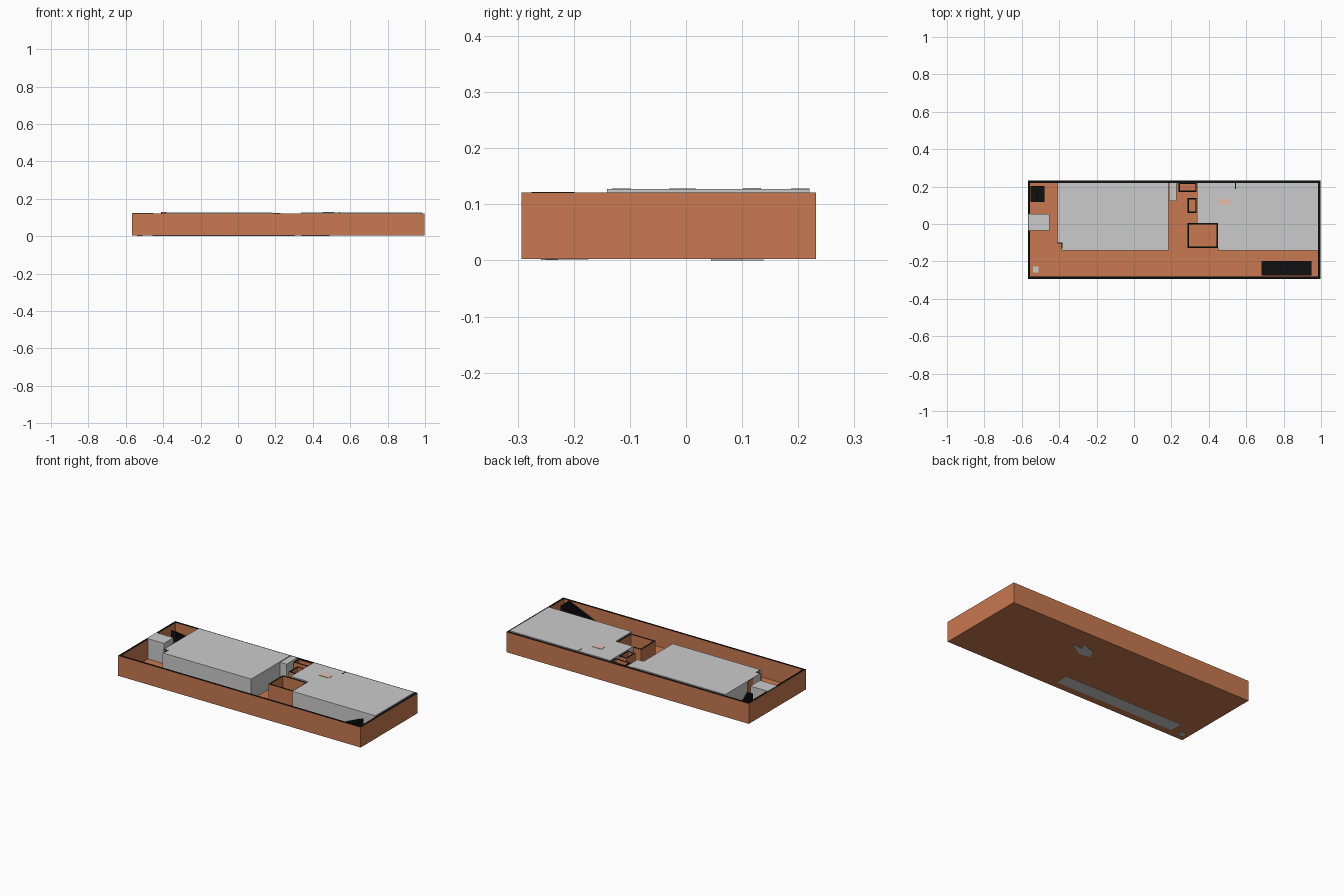
import bpy, bmesh

if "Cube" in bpy.data.objects:
    bpy.data.objects.remove(bpy.data.objects["Cube"])


def mat(name, col):
    m = bpy.data.materials.new(name)
    m.diffuse_color = (*col, 1)
    m.use_nodes = True
    m.node_tree.nodes["Principled BSDF"].inputs["Base Color"].default_value = m.diffuse_color
    return m


ORANGE = mat("terracotta", (0.58, 0.19, 0.08))
BLACK = mat("black", (0.005, 0.005, 0.005))
PINK = mat("pale_pink", (0.8, 0.5, 0.42))
WALL_TOP, FLOOR = 0.121, 0.006


def finish(bm, name, mats):
    bmesh.ops.recalc_face_normals(bm, faces=bm.faces)
    me = bpy.data.meshes.new(name)
    bm.to_mesh(me)
    bm.free()
    for m in mats:
        me.materials.append(m)
    ob = bpy.data.objects.new(name, me)
    bpy.context.collection.objects.link(ob)
    return ob


def prism(name, pts, z0, z1, mats=()):
    """Extrude a plan outline; with two materials the second one goes on top."""
    bm = bmesh.new()
    face = bm.faces.new([bm.verts.new((x, y, z0)) for x, y in pts])
    ext = bmesh.ops.extrude_face_region(bm, geom=[face], use_keep_orig=True)["geom"]
    for g in ext:
        if isinstance(g, bmesh.types.BMVert):
            g.co.z = z1
        elif isinstance(g, bmesh.types.BMFace) and len(mats) > 1:
            g.material_index = 1
    return finish(bm, name, mats)


def rect(x0, x1, y0, y1):
    return [(x0, y0), (x1, y0), (x1, y1), (x0, y1)]


def wall_ring(name, x0, x1, y0, y1, t, z0=FLOOR, z1=WALL_TOP):
    """Rectangular wall loop with black cut tops."""
    bm = bmesh.new()
    outer = rect(x0, x1, y0, y1)
    inner = rect(x0 + t, x1 - t, y0 + t, y1 - t)
    loops = [[bm.verts.new((x, y, z)) for x, y in p]
             for p, z in ((outer, z0), (outer, z1), (inner, z1), (inner, z0))]
    for k in range(4):
        a, b = loops[k], loops[(k + 1) % 4]
        for i in range(4):
            j = (i + 1) % 4
            f = bm.faces.new((a[i], a[j], b[j], b[i]))
            f.material_index = 1 if k == 1 else 0
    return finish(bm, name, [ORANGE, BLACK])


# Floor slab and perimeter wall
prism("floor_slab", rect(-0.566, 0.995, -0.291, 0.23), 0.003, FLOOR, [ORANGE])
wall_ring("perimeter_wall", -0.568, 0.997, -0.293, 0.232, 0.012, 0.003)

# Large roofed blocks
ROOF = 0.127
prism("west_block", [(-0.387, -0.141), (0.184, -0.141), (0.184, 0.22), (-0.408, 0.22),
                     (-0.408, -0.1), (-0.387, -0.1)], FLOOR, ROOF)
prism("east_block", [(0.449, -0.141), (0.985, -0.141), (0.985, 0.22), (0.336, 0.22),
                     (0.336, 0.006), (0.449, 0.006)], FLOOR, ROOF)

# Smaller grey blocks
prism("gate_block", rect(-0.565, -0.453, -0.035, 0.053), FLOOR, 0.124)
prism("link_block", rect(0.186, 0.227, 0.123, 0.22), FLOOR, 0.124)

# Open rooms with orange walls
wall_ring("courtyard_room", 0.286, 0.448, -0.129, 0.005, 0.008)
wall_ring("upper_closet", 0.238, 0.335, 0.171, 0.22, 0.007)
wall_ring("lower_closet", 0.286, 0.335, 0.059, 0.139, 0.007)

# Short wall pieces showing beside and through the roofs
for i, r in enumerate([(-0.412, -0.408, -0.03, 0.018), (-0.408, -0.383, -0.104, -0.098),
                       (-0.387, -0.381, -0.132, -0.098), (0.54, 0.545, 0.187, 0.22)]):
    prism(f"wall_stub_{i}", rect(*r), FLOOR, 0.128, [ORANGE, BLACK])
prism("roof_hatch", rect(0.452, 0.514, 0.102, 0.134), 0.12, 0.129, [PINK])


def stair(name, start, end, across, axis, z0, z1, n):
    """Straight flight of solid steps drawn as one stepped profile."""
    run, rise = (end - start) / n, (z1 - z0) / n
    prof = [(start, z0)]
    for i in range(n):
        prof += [(start + i * run, z0 + (i + 1) * rise),
                 (start + (i + 1) * run, z0 + (i + 1) * rise)]
    prof.append((end, z0))
    bm = bmesh.new()
    sides = []
    for c in across:
        sides.append([bm.verts.new((u, c, z) if axis == "x" else (c, u, z)) for u, z in prof])
    for s in sides:
        bm.faces.new(s)
    m = len(prof)
    for i in range(m):
        j = (i + 1) % m
        bm.faces.new((sides[0][i], sides[0][j], sides[1][j], sides[1][i]))
    return finish(bm, name, [BLACK])


# Stairs: one long flight, one folded pair
stair("long_stair", 0.682, 0.949, (-0.275, -0.199), "x", FLOOR, 0.122, 20)
stair("fold_stair_lower", 0.118, 0.203, (-0.553, -0.517), "y", FLOOR, 0.064, 9)
stair("fold_stair_upper", 0.203, 0.118, (-0.515, -0.479), "y", 0.064, 0.122, 9)

# Ground plates showing under the slab
prism("ground_strip", rect(-0.457, 0.305, -0.25, -0.174), 0.002, 0.004)
prism("corner_plate", rect(-0.54, -0.511, -0.258, -0.228), 0.001, 0.012)
prism("ground_chevron", [(0.34, 0.06), (0.40, 0.045), (0.49, 0.10), (0.43, 0.095),
                         (0.45, 0.138), (0.37, 0.11)], 0.0, 0.004)
